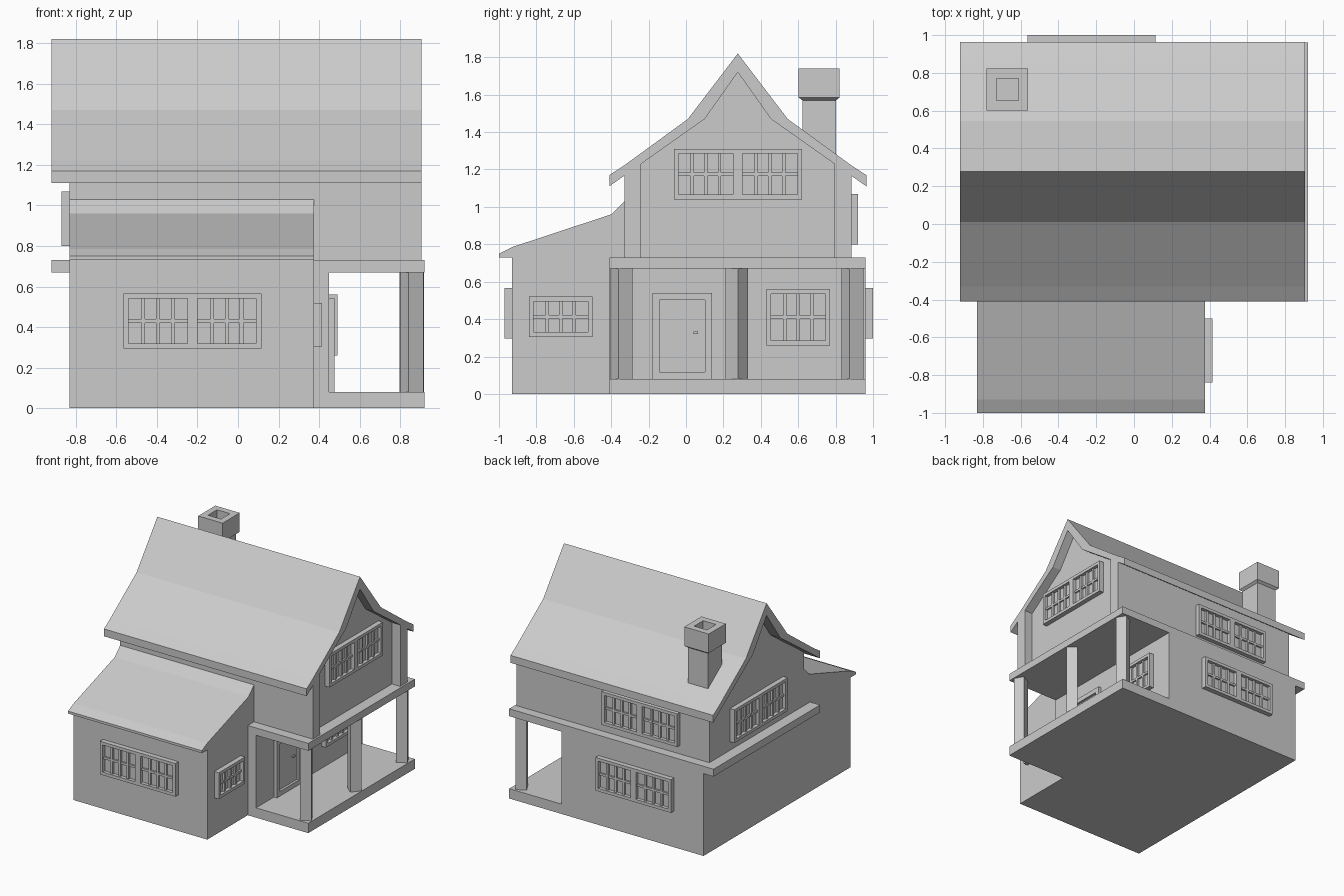
import bpy, bmesh
from math import radians
from mathutils import Matrix

cube = bpy.data.objects.get("Cube")
if cube:
    bpy.data.objects.remove(cube)

grey = bpy.data.materials.new("light_grey")
grey.use_nodes = True
COLOUR = (0.6, 0.6, 0.6, 1)
grey.diffuse_color = COLOUR
grey.node_tree.nodes["Principled BSDF"].inputs["Base Color"].default_value = COLOUR


def finish(name, bm):
    bmesh.ops.recalc_face_normals(bm, faces=bm.faces)
    mesh = bpy.data.meshes.new(name)
    bm.to_mesh(mesh)
    bm.free()
    mesh.materials.append(grey)
    ob = bpy.data.objects.new(name, mesh)
    bpy.context.collection.objects.link(ob)
    return ob


def add_box(bm, x, y, z):
    """Add a box given its (min, max) on each axis."""
    size = [b - a for a, b in (x, y, z)]
    mid = [(a + b) / 2 for a, b in (x, y, z)]
    bmesh.ops.create_cube(bm, size=1, matrix=Matrix.Translation(mid) @ Matrix.Diagonal((*size, 1)))


def box(name, x, y, z):
    bm = bmesh.new()
    add_box(bm, x, y, z)
    return finish(name, bm)


def extrude_profile(name, points, x0, x1):
    """Extrude a (y, z) outline along x."""
    bm = bmesh.new()
    face = bm.faces.new([bm.verts.new((x0, y, z)) for y, z in points])
    side = bmesh.ops.extrude_face_region(bm, geom=[face])["geom"]
    bmesh.ops.translate(bm, vec=(x1 - x0, 0, 0), verts=[v for v in side if isinstance(v, bmesh.types.BMVert)])
    return finish(name, bm)


RIDGE = 0.277


def mirrored(points):
    """Continue a half outline on the other side of the ridge."""
    return points + [(2 * RIDGE - y, z) for y, z in reversed(points) if abs(y - RIDGE) > 0.001]


def facing(axis, sign, plane):
    """Return a box adder that works in (across, height, depth out of a wall)."""
    def add(bm, u, z, d):
        depth = tuple(sorted(plane + sign * k for k in d))
        if axis == "x":
            add_box(bm, depth, u, z)
        else:
            add_box(bm, u, depth, z)
    return add


def add_frame(add, bm, u, z, border, depth):
    (u0, u1), (z0, z1) = u, z
    for a in ((u0, u0 + border), (u1 - border, u1)):
        add(bm, a, z, depth)
    for b in ((z0, z0 + border), (z1 - border, z1)):
        add(bm, (u0 + border, u1 - border), b, depth)


def window(name, wall, u, z, panels=2):
    """Framed window: each panel has four columns and two rows of panes."""
    add, bm = facing(*wall), bmesh.new()
    border, gap, bar = 0.025, 0.05, 0.018
    add(bm, u, z, (-0.01, 0.012))
    add_frame(add, bm, u, z, border, (0, 0.04))
    zin = (z[0] + border, z[1] - border)
    zmid = sum(z) / 2
    width = (u[1] - u[0] - 2 * border - gap * (panels - 1)) / panels
    for p in range(panels):
        start = u[0] + border + p * (width + gap)
        if p:
            add(bm, (start - gap, start), zin, (0, 0.04))
        for c in range(1, 4):
            m = start + c * width / 4
            add(bm, (m - bar / 2, m + bar / 2), zin, (0, 0.028))
        add(bm, (start, start + width), (zmid - bar / 2, zmid + bar / 2), (0, 0.026))
    finish(name, bm)


# Ground floor, porch floor and the slab over both
box("ground_floor", (-0.83, 0.45), (-0.41, 0.96), (0, 0.70))
box("porch_floor", (0.40, 0.92), (-0.41, 0.96), (0, 0.08))
box("first_floor_slab", (-0.92, 0.92), (-0.41, 0.96), (0.67, 0.73))

# Front extension with its lean-to roof
extrude_profile("front_extension", [
    (-0.93, 0), (-0.93, 0.73), (-1.0, 0.73), (-1.0, 0.75), (-0.93, 0.785),
    (-0.40, 0.96), (-0.33, 1.03), (-0.33, 0)], -0.83, 0.375)

# Upper floor, with side walls running on to frame the recessed gable
extrude_profile("upper_floor", mirrored([(-0.33, 0.70), (-0.33, 1.18), (0.10, 1.48), (RIDGE, 1.74)]), -0.83, 0.83)
cheek = [(-0.33, 0.70), (-0.24, 0.70), (-0.24, 1.24), (-0.33, 1.18)]
extrude_profile("front_side_wall", cheek, 0.80, 0.905)
extrude_profile("back_side_wall", [(2 * RIDGE - y, z) for y, z in cheek], 0.80, 0.905)

# Main roof: steep at the ridge and flared at the eaves
roof_top = mirrored([(-0.41, 1.17), (-0.33, 1.222), (0.01, 1.47), (RIDGE, 1.82)])
roof_under = mirrored([(-0.41, 1.11), (0.10, 1.47), (RIDGE, 1.72)])
extrude_profile("main_roof", roof_top + roof_under[::-1], -0.92, 0.905)

# Porch posts, each turned a little
for name, y, turn in (("front", -0.345, 29), ("middle", 0.272, 50), ("back", 0.89, 29)):
    s = 0.0425
    post = box(name + "_porch_post", (-s, s), (-s, s), (0.07, 0.68))
    post.data.transform(Matrix.Translation((0.857, y, 0)) @ Matrix.Rotation(radians(turn), 4, "Z"))

# Chimney: stacked square rings with a hollow cap
bm = bmesh.new()
rings = []
for half, z in ((0.09, 1.15), (0.09, 1.57), (0.11, 1.585), (0.11, 1.74), (0.058, 1.74), (0.058, 1.62)):
    rings.append([bm.verts.new((-0.67 + i * half, 0.712 + j * half, z))
                  for i, j in ((-1, -1), (1, -1), (1, 1), (-1, 1))])
for low, high in zip(rings, rings[1:]):
    for k in range(4):
        n = (k + 1) % 4
        bm.faces.new((low[k], low[n], high[n], high[k]))
bm.faces.new(rings[0])
bm.faces.new(rings[-1])
finish("chimney", bm)

# Windows
WIDE, GABLE = (-0.565, 0.115), (-0.065, 0.62)
LOW, HIGH = (0.295, 0.565), (0.80, 1.07)
window("front_window", ("y", -1, -0.93), WIDE, LOW)
window("back_lower_window", ("y", 1, 0.96), WIDE, LOW)
window("back_upper_window", ("y", 1, 0.88), WIDE, HIGH)
window("right_gable_window", ("x", -1, -0.83), GABLE, HIGH)
window("left_gable_window", ("x", 1, 0.83), GABLE, (1.04, 1.31))
window("extension_window", ("x", 1, 0.375), (-0.84, -0.50), (0.305, 0.52), 1)
window("porch_window", ("x", 1, 0.45), (0.43, 0.77), (0.26, 0.56), 1)

# Door with frame and handle
add, bm = facing("x", 1, 0.45), bmesh.new()
add_frame(add, bm, (-0.18, 0.14), (0.08, 0.54), 0.038, (0, 0.027))
finish("door_frame", bm)
bm = bmesh.new()
add(bm, (-0.145, 0.105), (0.115, 0.505), (-0.01, 0.008))
finish("door", bm)
bm = bmesh.new()
add(bm, (0.04, 0.065), (0.32, 0.335), (0, 0.022))
finish("door_handle", bm)
